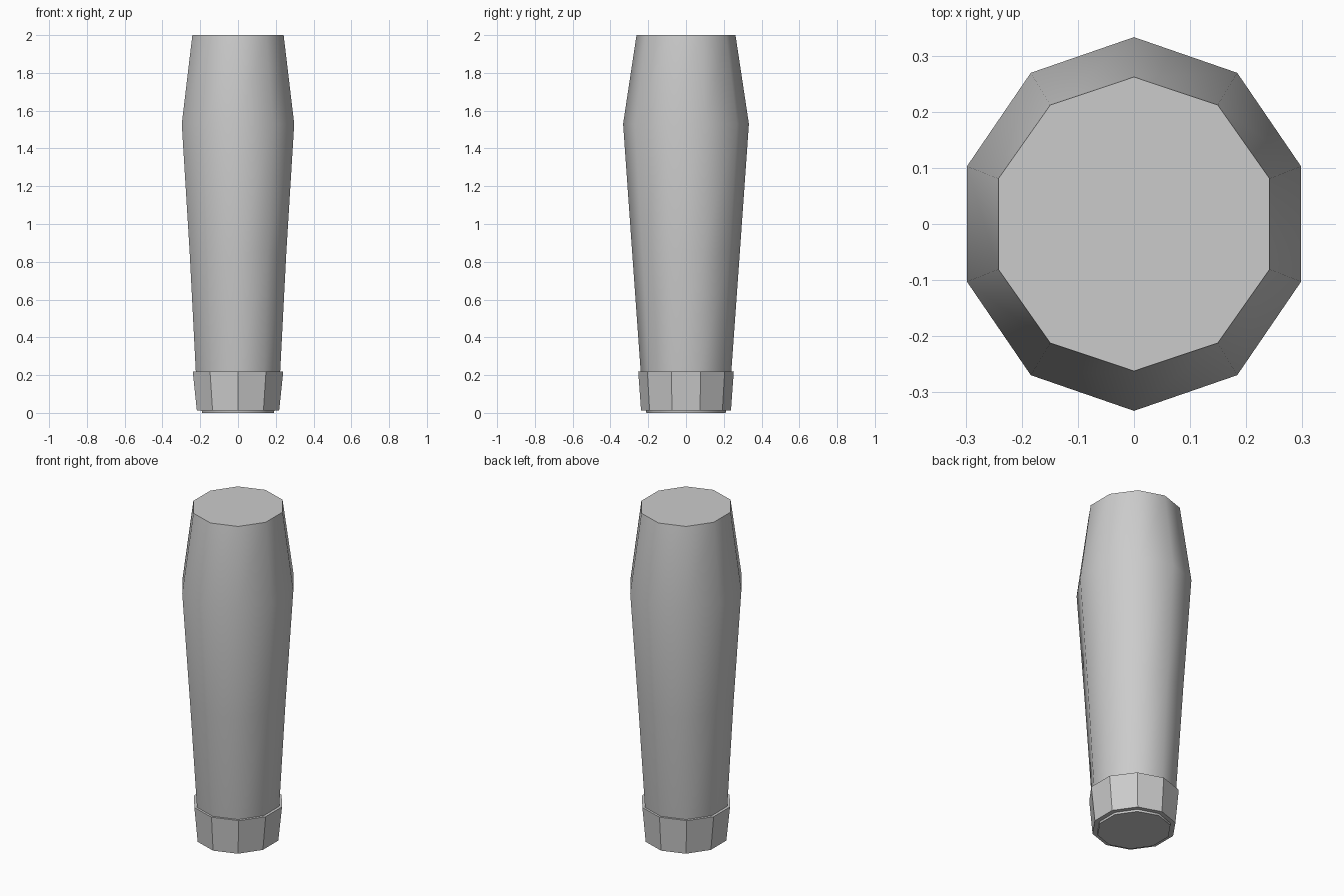
import bpy, bmesh, math

if "Cube" in bpy.data.objects:
    bpy.data.objects.remove(bpy.data.objects["Cube"])

SIDES = 10

grey = bpy.data.materials.new("light_grey")
grey.diffuse_color = (0.6, 0.6, 0.6, 1)
grey.use_nodes = True
grey.node_tree.nodes["Principled BSDF"].inputs["Base Color"].default_value = grey.diffuse_color


def lathe(name, profile, closed=False, smooth=False):
    """Ten-sided loft through (x radius, y radius, z) rings, a point facing y."""
    bm = bmesh.new()
    rings = []
    for rx, ry, z in profile:
        angles = [math.pi / 2 + 2 * math.pi * i / SIDES for i in range(SIDES)]
        rings.append([bm.verts.new((rx * math.cos(a), ry * math.sin(a), z)) for a in angles])
    pairs = list(zip(rings, rings[1:]))
    if closed:
        pairs.append((rings[-1], rings[0]))
    for low, high in pairs:
        for i in range(SIDES):
            j = (i + 1) % SIDES
            f = bm.faces.new((low[i], low[j], high[j], high[i]))
            f.smooth = smooth
    if not closed:
        for ring in (rings[0][::-1], rings[-1]):
            f = bm.faces.new(ring)
            f.smooth = False
            for e in f.edges:
                e.smooth = False
    bmesh.ops.recalc_face_normals(bm, faces=bm.faces)
    mesh = bpy.data.meshes.new(name)
    bm.to_mesh(mesh)
    bm.free()
    mesh.materials.append(grey)
    obj = bpy.data.objects.new(name, mesh)
    bpy.context.collection.objects.link(obj)
    return obj


# Tapered, swelling grip
lathe("grip", [
    (0.20, 0.21, 0.0),
    (0.235, 0.24, 0.22),
    (0.269, 0.285, 0.85),
    (0.313, 0.333, 1.53),
    (0.254, 0.262, 2.0),
], smooth=True)

# Faceted collar around the base
lathe("base_collar", [
    (0.20, 0.21, 0.012),
    (0.229, 0.238, 0.012),
    (0.252, 0.253, 0.22),
    (0.232, 0.237, 0.22),
], closed=True)
